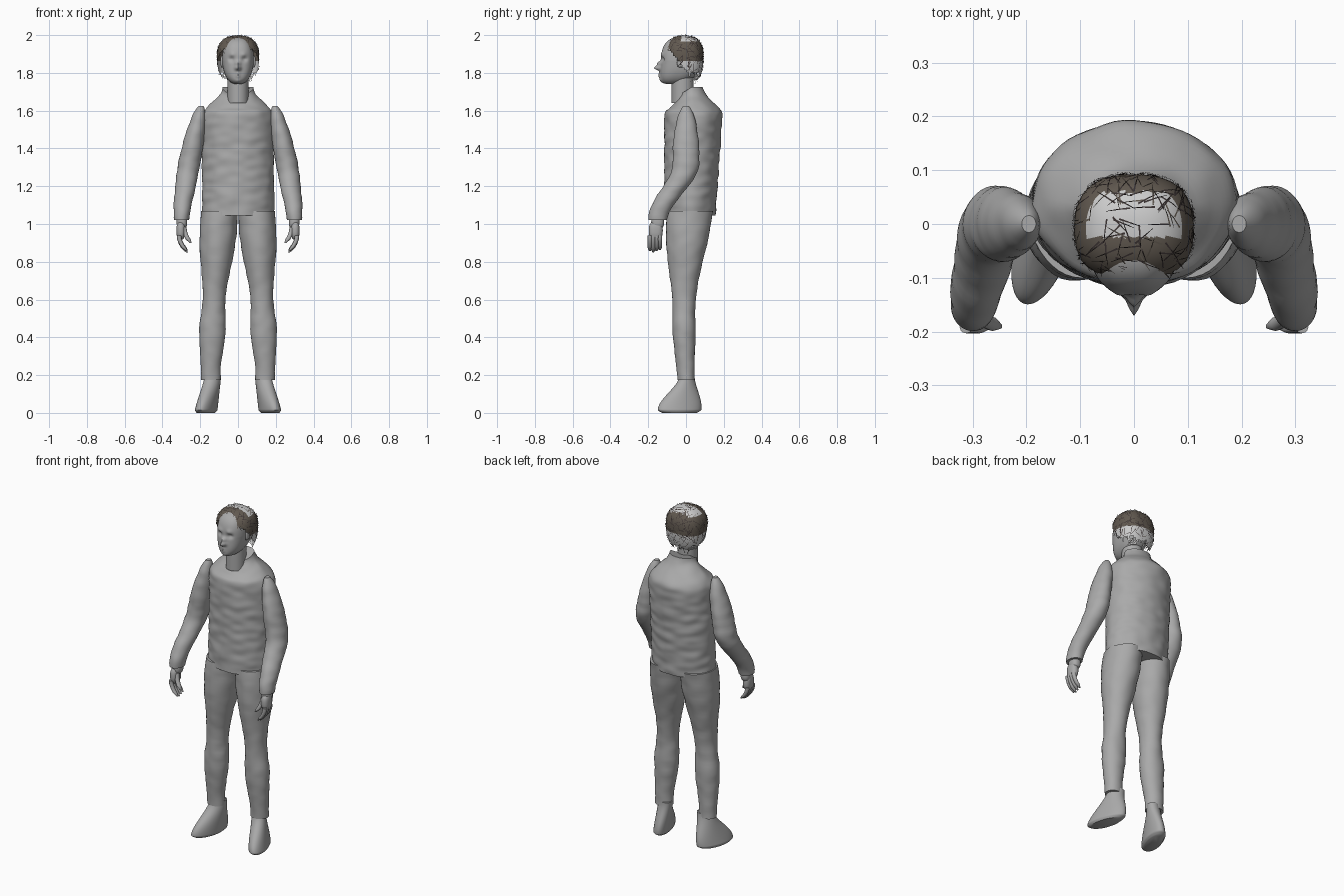
import bpy, bmesh, math, random
from mathutils import Vector, noise

random.seed(4)
default = bpy.data.objects.get("Cube")
if default:
    bpy.data.objects.remove(default, do_unlink=True)


def material(name, red, green, blue):
    mat = bpy.data.materials.new(name)
    mat.use_nodes = True
    mat.diffuse_color = (red, green, blue, 1)
    mat.node_tree.nodes["Principled BSDF"].inputs["Base Color"].default_value = mat.diffuse_color
    return mat


GREY = material("plain grey", 0.4, 0.4, 0.4)
PALE = material("pale grey", 0.6, 0.6, 0.6)
BROWN = material("hair brown", 0.12, 0.1, 0.08)
DARK = material("dark strand", 0.04, 0.03, 0.03)


def mix(start, end, t):
    return start + (end - start) * t


def ease(t):
    t = max(0, min(1, t))
    return t * t * (3 - 2 * t)


def hump(offset, spread):
    return math.exp(-(offset / spread) ** 2)


def finish(bm, name, mats, smooth=True):
    mesh = bpy.data.meshes.new(name)
    bm.to_mesh(mesh)
    bm.free()
    obj = bpy.data.objects.new(name, mesh)
    bpy.context.collection.objects.link(obj)
    for mat in mats:
        mesh.materials.append(mat)
    if smooth:
        bpy.ops.object.select_all(action="DESELECT")
        obj.select_set(True)
        bpy.context.view_layer.objects.active = obj
        bpy.ops.object.shade_smooth_by_angle(angle=math.radians(50))


def loft(name, ring_rule, side=1, steps=40, segs=40, wrinkle=0, shape=None):
    """Skin level rings; ring_rule(t) gives z, centre x, centre y, radius x, radius y."""
    bm = bmesh.new()
    rings = []
    for i in range(steps + 1):
        z, cx, cy, rx, ry = ring_rule(i / steps)
        ring = []
        for k in range(segs):
            angle = math.tau * k / segs
            out = Vector((math.cos(angle), math.sin(angle), 0))
            p = Vector((cx + rx * out.x, cy + ry * out.y, z))
            p += out * noise.noise(Vector((p.x, p.y, p.z * 1.7)) * 14) * wrinkle
            if shape:
                p = shape(p)
            p.x *= side
            ring.append(bm.verts.new(p))
        rings.append(ring)
    for low, high in zip(rings, rings[1:]):
        for k in range(segs):
            n = (k + 1) % segs
            bm.faces.new((low[k], low[n], high[n], high[k]))
    bm.faces.new(rings[0])
    bm.faces.new(rings[-1])
    bmesh.ops.recalc_face_normals(bm, faces=bm.faces)
    finish(bm, name, [GREY])


def rounded(direction, centre, radii):
    """Point of a slightly boxy ellipsoid in the given direction."""
    size = sum(abs(c / r) ** 2.5 for c, r in zip(direction, radii)) ** 0.4
    return Vector(centre) + direction / size


def blob(name, centre, radii, segs=24, shape=None):
    bm = bmesh.new()
    bmesh.ops.create_uvsphere(bm, u_segments=segs, v_segments=segs, radius=1)
    for v in bm.verts:
        p = rounded(v.co.copy(), centre, radii)
        v.co = shape(p) if shape else p
    finish(bm, name, [GREY])


# Torso: straight body, rounded shoulders, collar dipping at the front
def torso_ring(t):
    close = ease((t - 0.77) / 0.23)
    return (mix(1.045, 1.725, t), 0, mix(0.02, 0.045, t) - 0.02 * close,
            mix(0.19, 0.08, close), mix(mix(0.135, 0.16, t), 0.063, close))


def collar(p):
    rise = max(0, (p.z - 1.6) / 0.12)
    p.z -= rise * max(0, 0.03 - p.y) * 0.6
    return p


loft("torso", torso_ring, steps=64, segs=64, wrinkle=0.006, shape=collar)
loft("neck", lambda t: (mix(1.64, 1.8, t), 0, -0.018, 0.055, 0.058))

# Head sculpted by soft bumps: x, z, push forward, spread
BUMPS = [(0, 1.826, 0.036, 0.013), (0, 1.85, 0.02, 0.013), (0.034, 1.873, -0.012, 0.014),
         (0.03, 1.897, 0.006, 0.014), (0, 1.797, 0.008, 0.01), (0, 1.782, 0.008, 0.01),
         (0, 1.755, 0.012, 0.02)]


def face(p):
    below = max(0, (1.865 - p.z) / 0.125)
    p.x *= 1 - 0.12 * below
    p.y -= 0.045 * below ** 2
    if p.y < -0.04:
        push = sum(depth * hump(abs(p.x) - x, spread) * hump(p.z - z, spread)
                   for x, z, depth, spread in BUMPS)
        p.y -= push * min(1, (-0.04 - p.y) / 0.04)
    return p


blob("head", (0, -0.025, 1.865), (0.084, 0.107, 0.125), segs=80, shape=face)


# Limb rules, each running upward from t = 0 to t = 1
def sleeve_ring(t):
    radius = (0.04 + 0.018 * math.sin(math.pi * t)) * math.sqrt(1 - 0.9 * t ** 9)
    return (mix(1.02, 1.625, t), mix(0.3, 0.195, t ** 1.3), -0.15 * (1 - ease(2 * t)),
            radius, radius * 1.22)


def trouser_ring(t):
    calf = hump(t - 0.3, 0.16)
    return (mix(0.175, 1.07, t), mix(0.145, 0.097, t ** 1.3),
            0.02 * t * t - 0.015 * math.sin(math.pi * t),
            mix(0.05, 0.098, ease((t - 0.38) * 2)) + 0.02 * calf,
            mix(0.046, 0.122, ease((t - 0.3) / 0.7)) + 0.015 * calf)


def shoe_ring(t):
    sole = min(1, 0.8 + 3 * t)
    return (0.2 * t, mix(0.162, 0.133, t), mix(-0.035, 0.005, ease(t)),
            mix(0.053, 0.042, t) * sole, mix(0.115, 0.04, ease((t - 0.1) / 0.9)) * sole)


def toe_out(p):
    p.x -= p.y * 0.25
    return p


def finger(name, side, tip, base, radius):
    """Curled tapering finger from tip to base."""
    def ring(t):
        bend = 1 - (1 - t) ** 2
        width = radius * min(1, 0.4 + 3 * t)
        return (mix(tip[2], base[2], t), mix(tip[0], base[0], bend),
                mix(tip[1], base[1], t), width, width)
    loft(name, ring, side, steps=14, segs=12)


for side, label in ((1, "left"), (-1, "right")):
    loft(label + "_sleeve", sleeve_ring, side, wrinkle=0.004)
    loft(label + "_trouser_leg", trouser_ring, side, wrinkle=0.004)
    loft(label + "_shoe", shoe_ring, side, shape=toe_out)
    blob(label + "_ear", (0.083 * side, -0.03, 1.86), (0.01, 0.018, 0.032))

    # Hand
    blob(label + "_wrist", (0.297 * side, -0.15, 1.01), (0.028, 0.034, 0.04))
    blob(label + "_palm", (0.303 * side, -0.16, 0.965), (0.023, 0.037, 0.05))
    for i, part in enumerate(("index", "middle", "ring", "little")):
        y = -0.191 + 0.0175 * i
        tip_z = 0.85 + 0.006 * abs(i - 1)
        finger(f"{label}_{part}_finger", side, (0.27, y, tip_z), (0.312, y, 0.94), 0.012)
    finger(label + "_thumb", side, (0.25, -0.19, 0.9), (0.285, -0.17, 0.985), 0.013)


# Hair: a rounded shell over the scalp plus loose strands
def scalp(direction, grow=1):
    height = 0.108 if direction.z > 0 else 0.16
    radii = [r * grow for r in (0.111, 0.1, height)]
    return rounded(direction, (0, -0.008, 1.89), radii)


def outside_hairline(p):
    temple = p.z < 1.955 and p.y < -0.045 - 0.75 * (p.z - 1.87)
    return temple or p.z < 1.765


bm = bmesh.new()
bmesh.ops.create_uvsphere(bm, u_segments=56, v_segments=40, radius=1)
for v in bm.verts:
    v.co = scalp(v.co.copy())
doomed = []
for f in bm.faces:
    p = f.calc_center_median()
    ragged = p.z < 1.8 and random.random() < 0.35
    if outside_hairline(p) or ragged:
        doomed.append(f)
    crown = p.z > 1.965 and -0.025 < p.y < 0.06
    f.material_index = int(crown or p.z < 1.865)
bmesh.ops.delete(bm, geom=doomed, context="FACES")
finish(bm, "hair_shell", [BROWN, PALE])


def random_vector():
    return Vector([random.gauss(0, 1) for _ in range(3)])


bm = bmesh.new()
for i in range(420):
    root = random_vector().normalized()
    drift = random_vector() - Vector((0, 0, 0.7))
    start = scalp(root)
    if outside_hairline(start) or (start.z < 1.86 and random.random() < 0.6):
        continue
    drift = (drift - root * drift.dot(root)).normalized()
    across = root.cross(drift) * 0.0018
    pairs = []
    for s in range(3):
        p = scalp((root + drift * 0.2 * s).normalized(), 1 + 0.025 * s)
        half = across * (1 - 0.4 * s)
        pairs.append((bm.verts.new(p - half), bm.verts.new(p + half)))
    for (a, b), (c, d) in zip(pairs, pairs[1:]):
        bm.faces.new((a, b, d, c)).material_index = int(i % 3 == 0)
finish(bm, "hair_strands", [DARK, BROWN], smooth=False)
